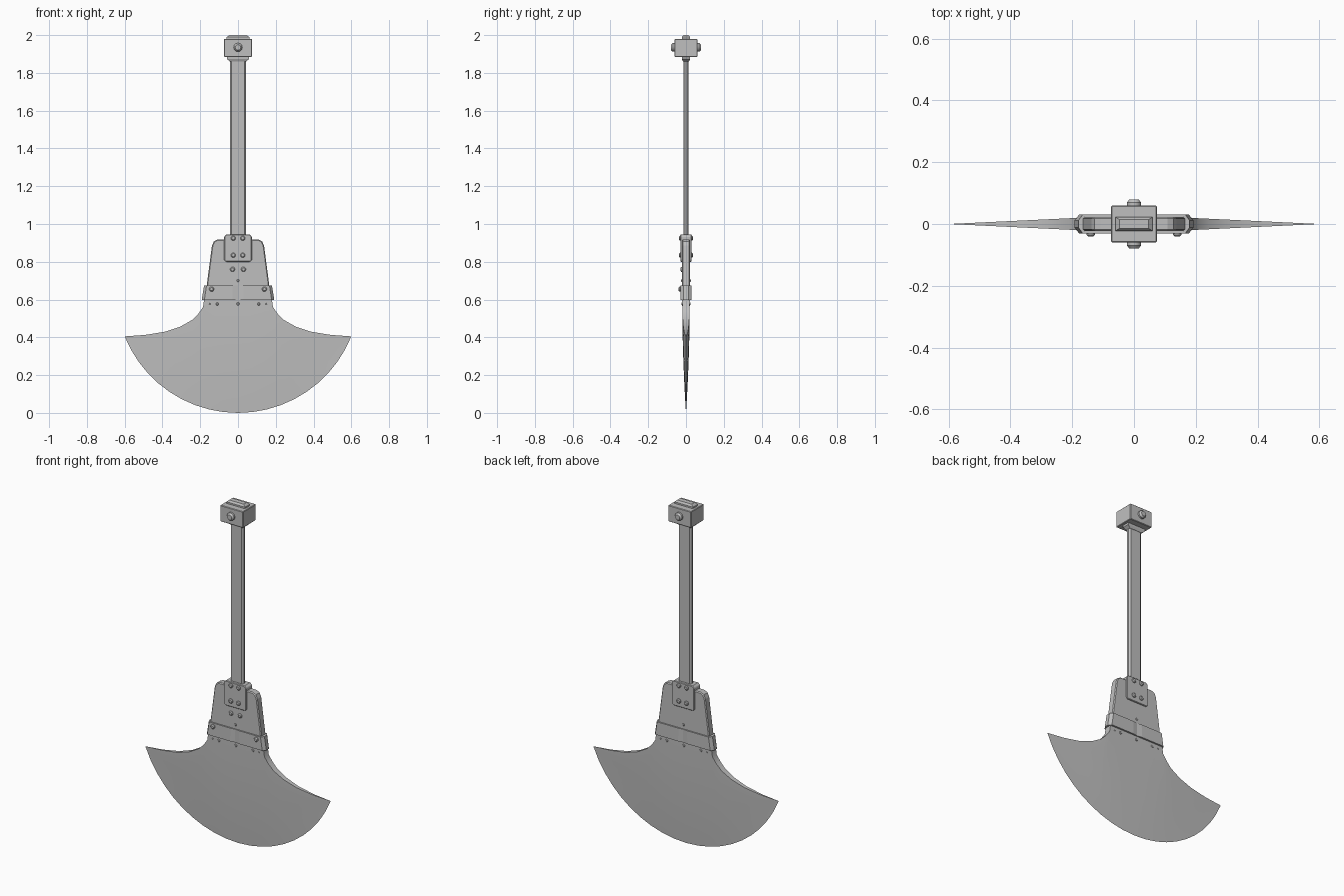
import bpy, bmesh, math
from mathutils import Matrix, Vector

old = bpy.data.objects.get("Cube")
if old:
    bpy.data.objects.remove(old, do_unlink=True)

steel = bpy.data.materials.new("grey steel")
steel.use_nodes = True
GREY = (0.52, 0.52, 0.52, 1)
steel.diffuse_color = GREY
steel.node_tree.nodes["Principled BSDF"].inputs["Base Color"].default_value = GREY


def finish(name, bm, bevel=0, smooth=False):
    bmesh.ops.recalc_face_normals(bm, faces=bm.faces)
    mesh = bpy.data.meshes.new(name)
    bm.to_mesh(mesh)
    bm.free()
    obj = bpy.data.objects.new(name, mesh)
    bpy.context.collection.objects.link(obj)
    mesh.materials.append(steel)
    if bevel:
        mod = obj.modifiers.new("bevel", "BEVEL")
        mod.width = bevel
        mod.segments = 1
        mod.limit_method = "ANGLE"
        mod.angle_limit = math.radians(40)
    if smooth:
        bpy.ops.object.select_all(action="DESELECT")
        obj.select_set(True)
        bpy.context.view_layer.objects.active = obj
        bpy.ops.object.shade_smooth_by_angle(angle=math.radians(35))
    return obj


def loft(name, rings, **opts):
    """Skin a list of equal-length point rings and cap both ends."""
    bm = bmesh.new()
    loops = [[bm.verts.new(p) for p in ring] for ring in rings]
    n = len(loops[0])
    for a, b in zip(loops, loops[1:]):
        for i in range(n):
            j = (i + 1) % n
            bm.faces.new((a[i], a[j], b[j], b[i]))
    bm.faces.new(loops[0])
    bm.faces.new(loops[-1])
    return finish(name, bm, **opts)


def plate(name, half, y, **opts):
    """Mirrored x-z outline given thickness along y."""
    outline = half + [(-x, z) for x, z in reversed(half)]
    return loft(name, [[(x, s * y, z) for x, z in outline] for s in (-1, 1)], **opts)


def block(name, sections, **opts):
    """Stack of rectangles (half x, half y, z)."""
    corners = ((-1, -1), (1, -1), (1, 1), (-1, 1))
    return loft(name, [[(a * x, b * y, z) for a, b in corners]
                       for x, y, z in sections], **opts)


def stud(name, x, z, r, base, tip, side):
    """Chamfered round head standing out along y."""
    rings = []
    for rad, y in ((r, base), (r, base + (tip - base) * 0.65), (r * 0.65, tip)):
        rings.append([(x + rad * math.cos(k * math.tau / 12), side * y,
                       z + rad * math.sin(k * math.tau / 12)) for k in range(12)])
    return loft(name, rings, smooth=True)


# Handle and pommel
block("handle", [(0.042, 0.014, 0.88), (0.042, 0.014, 1.89)], bevel=0.008)
block("pommel_block", [(0.074, 0.06, 1.885), (0.074, 0.06, 1.98)], bevel=0.003)
block("pommel_cap", [(0.06, 0.022, 1.978), (0.06, 0.022, 1.989), (0.047, 0.014, 2.0)])
block("pommel_collar", [(0.042, 0.016, 1.86), (0.058, 0.022, 1.873), (0.058, 0.022, 1.89)])
for side, label in ((-1, "front"), (1, "back")):
    stud("pommel_pin_" + label, 0, 1.935, 0.023, 0.05, 0.08, side)

# Neck plate with rounded shoulders, socket bracket and collar
plate("neck_plate", [(0.17, 0.6), (0.165, 0.68), (0.138, 0.885), (0.128, 0.908),
                     (0.108, 0.918)], 0.022, bevel=0.005)
plate("socket_bracket", [(0.064, 0.8), (0.073, 0.808), (0.073, 0.935), (0.06, 0.945)],
      0.029, bevel=0.003)
quarter = [(0.192, 0.012), (0.178, 0.03), (0.03, 0.03), (0, 0.026)]
half = quarter + [(-x, y) for x, y in quarter[-2::-1]]
section = half + [(x, -y) for x, y in reversed(half)]
loft("collar", [[(x * w, y, z) for x, y in section]
                for w, z in ((1, 0.598), (0.935, 0.675))])

# Rivets
for side, label in ((-1, "front"), (1, "back")):
    for x in (-0.025, 0.025):
        for z in (0.835, 0.925):
            stud("bracket_rivet_" + label, x, z, 0.013, 0.025, 0.037, side)
    stud("neck_pin_" + label, 0, 0.7, 0.007, 0.02, 0.026, side)
    for x in (-0.15, -0.11, 0, 0.11, 0.15):
        stud("blade_rivet_" + label, x, 0.577, 0.008 if abs(x) < 0.15 else 0.004,
             0.015, 0.024, side)
for x in (-1, 1):
    stud("neck_rivet", x * 0.029, 0.76, 0.013, 0.018, 0.029, -1)
    stud("collar_rivet", x * 0.14, 0.655, 0.013, 0.026, 0.04, -1)

# Blade: columns run from the flared upper outline to the circular cutting edge
R = 0.647
TIP = math.asin(0.6 / R)
top = [(0, 0.61), (0.06, 0.61), (0.12, 0.61), (0.178, 0.61), (0.185, 0.56),
       (0.21, 0.525), (0.243, 0.492), (0.305, 0.457), (0.386, 0.43), (0.49, 0.413),
       (0.6, 0.405)]
last = len(top) - 1
columns = [(-x, z, -k / last) for k, (x, z) in enumerate(top)][:0:-1]
columns += [(x, z, k / last) for k, (x, z) in enumerate(top)]
ROWS = 10
bm = bmesh.new()
grids = []
for side in (-1, 1):
    grid = []
    for x, z, f in columns:
        a = f * TIP
        start, end = Vector((x, 0, z)), Vector((R * math.sin(a), 0, R - R * math.cos(a)))
        line = []
        for r in range(ROWS + 1):
            t = r / ROWS
            p = start.lerp(end, t)
            spread = 1 - max(0, abs(p.x) - 0.18) / 0.42
            p.y = side * 0.02 * (1 - t * t) * max(0, spread)
            line.append(bm.verts.new(p))
        grid.append(line)
    for a, b in zip(grid, grid[1:]):
        for r in range(ROWS):
            bm.faces.new((a[r], a[r + 1], b[r + 1], b[r]))
    grids.append(grid)
front, back = grids
for i in range(len(columns) - 1):
    bm.faces.new((front[i][0], front[i + 1][0], back[i + 1][0], back[i][0]))
bmesh.ops.remove_doubles(bm, verts=bm.verts, dist=0.0002)
finish("blade", bm, smooth=True)
